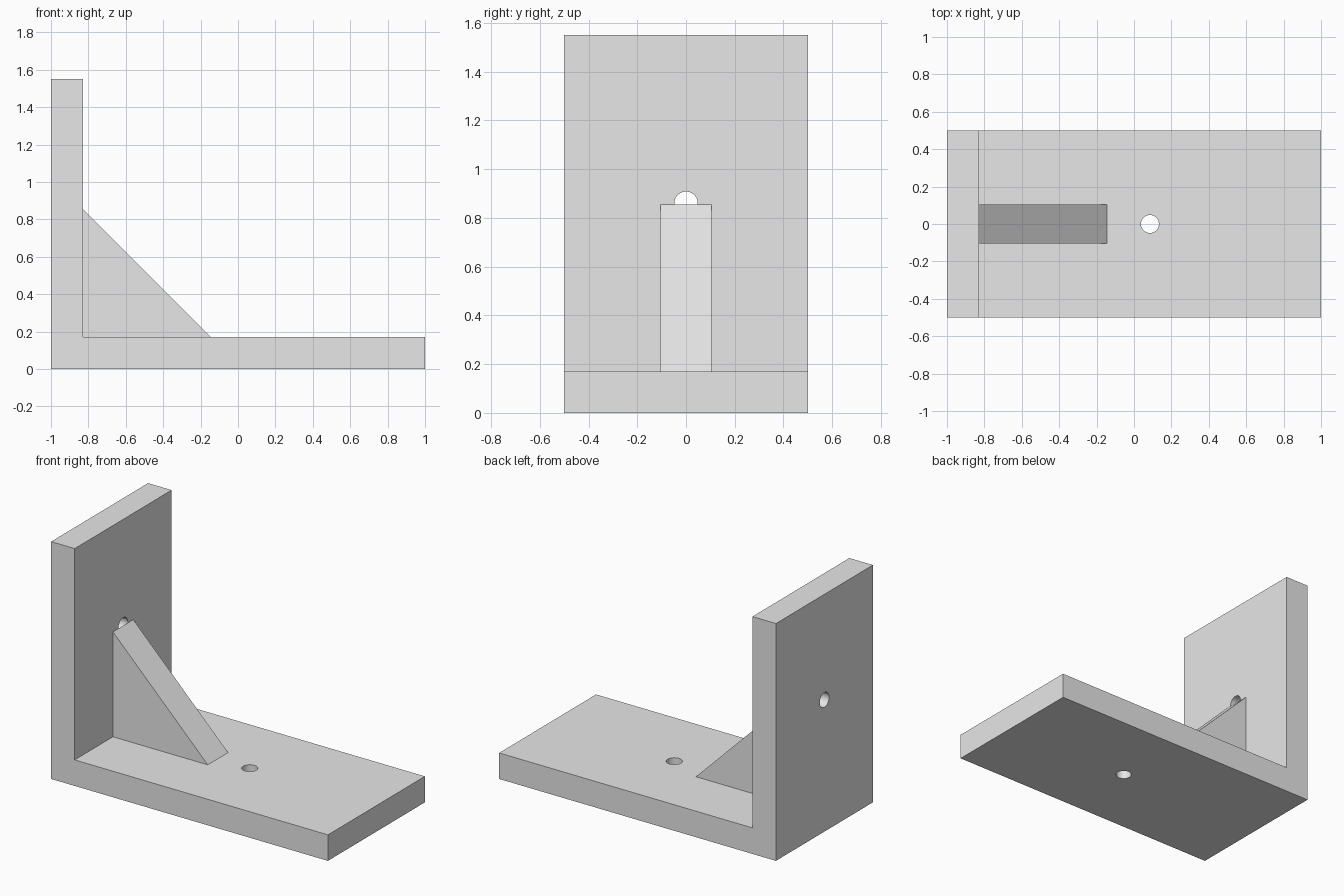
import bpy
import bmesh
from math import pi
from mathutils import Matrix, Vector

cube = bpy.data.objects.get("Cube")
if cube:
    bpy.data.objects.remove(cube, do_unlink=True)

GREY = (0.8, 0.8, 0.8, 1.0)
grey = bpy.data.materials.new("plain_grey")
grey.use_nodes = True
grey.diffuse_color = GREY
grey.node_tree.nodes["Principled BSDF"].inputs["Base Color"].default_value = GREY

THICK = 0.17          # plate thickness
HEIGHT = 1.55
INNER = -1 + THICK    # inner face of the upright
HOLE_RADIUS = 0.048


def add_object(name, bm):
    bmesh.ops.recalc_face_normals(bm, faces=bm.faces)
    mesh = bpy.data.meshes.new(name)
    bm.to_mesh(mesh)
    bm.free()
    mesh.materials.append(grey)
    obj = bpy.data.objects.new(name, mesh)
    bpy.context.collection.objects.link(obj)
    return obj


def extrude_profile(name, profile, width):
    """Extrude an x-z outline along y, centred on y = 0."""
    bm = bmesh.new()
    face = bm.faces.new([bm.verts.new((x, -width / 2, z)) for x, z in profile])
    result = bmesh.ops.extrude_face_region(bm, geom=[face])
    verts = [g for g in result["geom"] if isinstance(g, bmesh.types.BMVert)]
    bmesh.ops.translate(bm, verts=verts, vec=(0, width, 0))
    return add_object(name, bm)


def drill(target, name, centre, rotation):
    """Cut a round through hole with a hidden cylinder."""
    bm = bmesh.new()
    bmesh.ops.create_cone(bm, cap_ends=True, segments=48, radius1=HOLE_RADIUS,
                          radius2=HOLE_RADIUS, depth=THICK * 2,
                          matrix=Matrix.Translation(Vector(centre)) @ rotation)
    cutter = add_object(name, bm)
    cutter.hide_render = True
    cutter.hide_viewport = True
    cutter.display_type = 'WIRE'
    mod = target.modifiers.new(name, 'BOOLEAN')
    mod.operation = 'DIFFERENCE'
    mod.solver = 'EXACT'
    mod.object = cutter
    return cutter


# L-shaped bracket: base plate and upright in one piece
bracket = extrude_profile("angle_bracket", [
    (-1, 0), (1, 0), (1, THICK), (INNER, THICK), (INNER, HEIGHT), (-1, HEIGHT)], 1.0)

# One bolt hole in the middle of each free plate length
cutters = [
    drill(bracket, "base_hole_cutter", ((INNER + 1) / 2, 0, THICK / 2), Matrix()),
    drill(bracket, "upright_hole_cutter", (INNER - THICK / 2, 0, (THICK + HEIGHT) / 2),
          Matrix.Rotation(pi / 2, 4, 'Y')),
]

# Bake the holes into the bracket and drop the cutters
bpy.context.view_layer.update()
depsgraph = bpy.context.evaluated_depsgraph_get()
drilled = bpy.data.meshes.new_from_object(bracket.evaluated_get(depsgraph))
bracket.modifiers.clear()
bracket.data = drilled
for cutter in cutters:
    bpy.data.objects.remove(cutter, do_unlink=True)

# Triangular brace in the corner
LEG = 0.685
brace = extrude_profile("corner_brace", [
    (INNER, THICK), (INNER + LEG, THICK), (INNER, THICK + LEG)], 0.21)

# Smooth hole walls, sharp plate edges
for obj in (bracket, brace):
    bpy.ops.object.select_all(action='DESELECT')
    obj.select_set(True)
    bpy.context.view_layer.objects.active = obj
    bpy.ops.object.shade_smooth_by_angle(angle=pi / 6)
